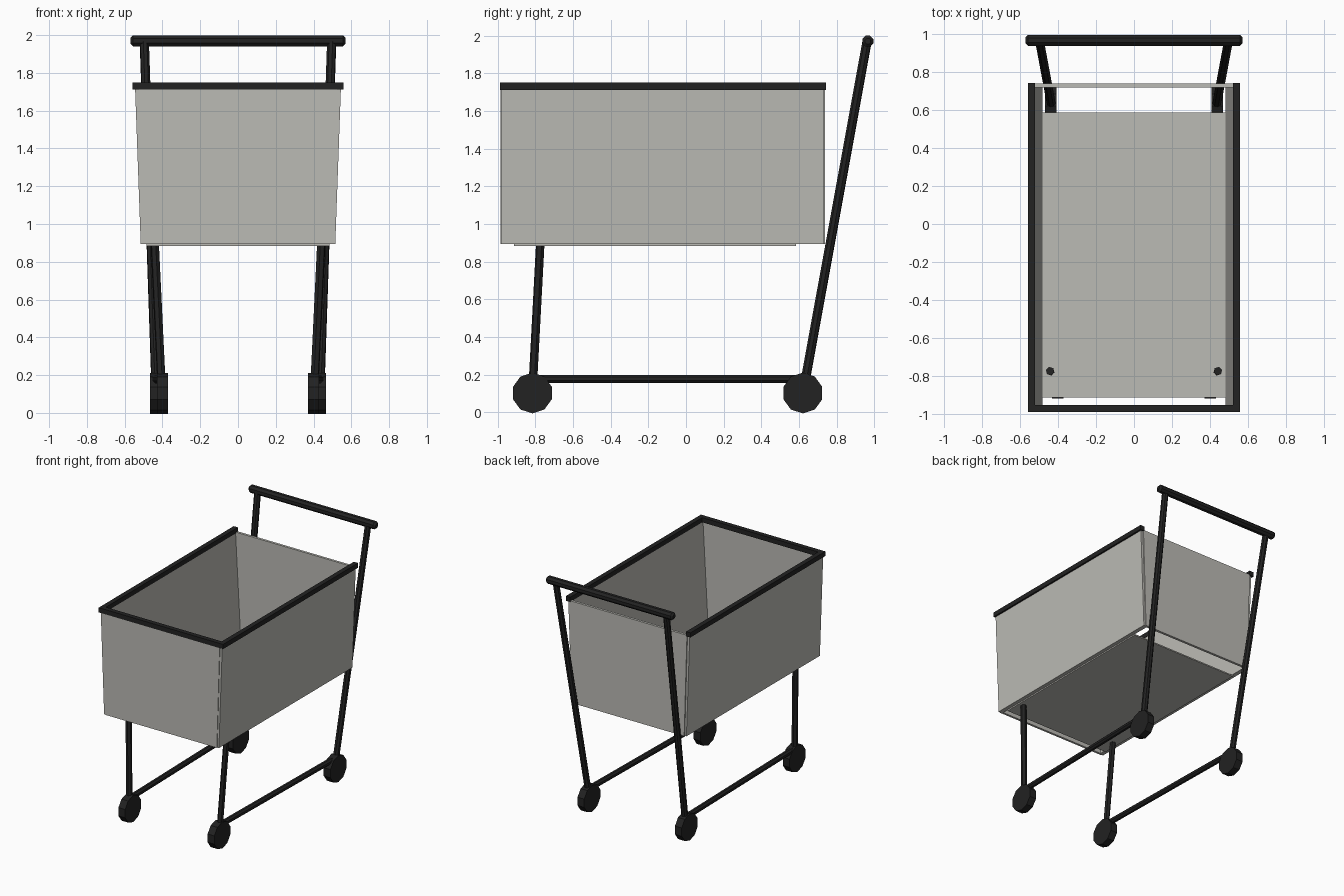
import bpy, bmesh, math
from mathutils import Vector, Matrix

if "Cube" in bpy.data.objects:
    bpy.data.objects.remove(bpy.data.objects["Cube"])


def material(name, col):
    m = bpy.data.materials.new(name)
    m.diffuse_color = (*col, 1)
    m.use_nodes = True
    m.node_tree.nodes["Principled BSDF"].inputs["Base Color"].default_value = m.diffuse_color
    return m


black = material("black_metal", (0.016, 0.016, 0.016))
grey = material("warm_grey_panel", (0.50, 0.495, 0.46))


def finish(bm, name, mat):
    bmesh.ops.recalc_face_normals(bm, faces=bm.faces)
    me = bpy.data.meshes.new(name)
    bm.to_mesh(me)
    bm.free()
    me.materials.append(mat)
    ob = bpy.data.objects.new(name, me)
    bpy.context.collection.objects.link(ob)
    return ob


def tube(name, a, b, r, sides=8):
    """Straight faceted cylinder between two points."""
    a, b = Vector(a), Vector(b)
    d = b - a
    bm = bmesh.new()
    rot = d.to_track_quat('Z', 'Y').to_matrix().to_4x4()
    spin = Matrix.Rotation(math.pi / sides, 4, 'Z')
    bmesh.ops.create_cone(bm, cap_ends=True, segments=sides, radius1=r, radius2=r,
                          depth=d.length,
                          matrix=Matrix.Translation((a + b) / 2) @ rot @ spin)
    return finish(bm, name, black)


def box(name, lo, hi, mat):
    bm = bmesh.new()
    bmesh.ops.create_cube(bm, size=1)
    for v in bm.verts:
        v.co = [hi[i] if v.co[i] > 0 else lo[i] for i in range(3)]
    return finish(bm, name, mat)


def slab(name, outline, y0, y1, mat):
    """Extrude an x-z outline along y."""
    bm = bmesh.new()
    face = bm.faces.new([bm.verts.new((x, y0, z)) for x, z in outline])
    ext = bmesh.ops.extrude_face_region(bm, geom=[face])
    for v in ext["geom"]:
        if isinstance(v, bmesh.types.BMVert):
            v.co.y = y1
    return finish(bm, name, mat)


# Basket: floor, front and back panels
box("basket_floor", (-0.485, -0.912, 0.884), (0.485, 0.585, 0.894), grey)
end = [(-0.50, 0.895), (0.50, 0.895), (0.525, 1.72), (-0.525, 1.72)]
slab("front_panel", end, -0.985, -0.967, grey)
slab("back_panel", end, 0.718, 0.738, grey)

# Front rim
box("front_rim", (-0.558, -0.988, 1.712), (0.558, -0.95, 1.75), black)

for s, side in ((-1, "left"), (1, "right")):
    # Sloping side panel and its rim
    outline = [(0.48, 0.895), (0.515, 0.895), (0.545, 1.725), (0.525, 1.725)]
    slab(side + "_panel", [(s * x, z) for x, z in outline], -0.98, 0.73, grey)
    xs = sorted((s * 0.52, s * 0.558))
    box(side + "_rim", (xs[0], -0.988, 1.712), (xs[1], 0.742, 1.75), black)

    # Legs and lower rail
    tube(side + "_front_leg", (s * 0.403, -0.815, 0.11), (s * 0.441, -0.773, 0.902), 0.023, 6)
    tube(side + "_rear_post", (s * 0.433, 0.622, 0.11), (s * 0.496, 0.96, 1.965), 0.025)
    tube(side + "_lower_rail", (s * 0.405, -0.81, 0.178), (s * 0.433, 0.63, 0.178), 0.023)

    # Ten-sided wheels
    for end_name, x, y in (("front", 0.40, -0.815), ("rear", 0.437, 0.62)):
        bm = bmesh.new()
        m = (Matrix.Translation((s * x, y, 0.103)) @ Matrix.Rotation(math.pi / 2, 4, 'Y')
             @ Matrix.Rotation(math.pi / 2, 4, 'Z'))
        bmesh.ops.create_cone(bm, cap_ends=True, segments=10, radius1=0.108,
                              radius2=0.108, depth=0.06, matrix=m)
        finish(bm, f"{side}_{end_name}_wheel", black)

# Push handle with chamfered ends
handle = tube("push_handle", (-0.57, 0.965, 1.97), (0.57, 0.965, 1.97), 0.0315)
bm = bmesh.new()
bm.from_mesh(handle.data)
caps = [e for e in bm.edges if abs(e.verts[0].co.x - e.verts[1].co.x) < 0.01]
bmesh.ops.bevel(bm, geom=caps, offset=0.014, segments=1, affect='EDGES')
bm.to_mesh(handle.data)
bm.free()
